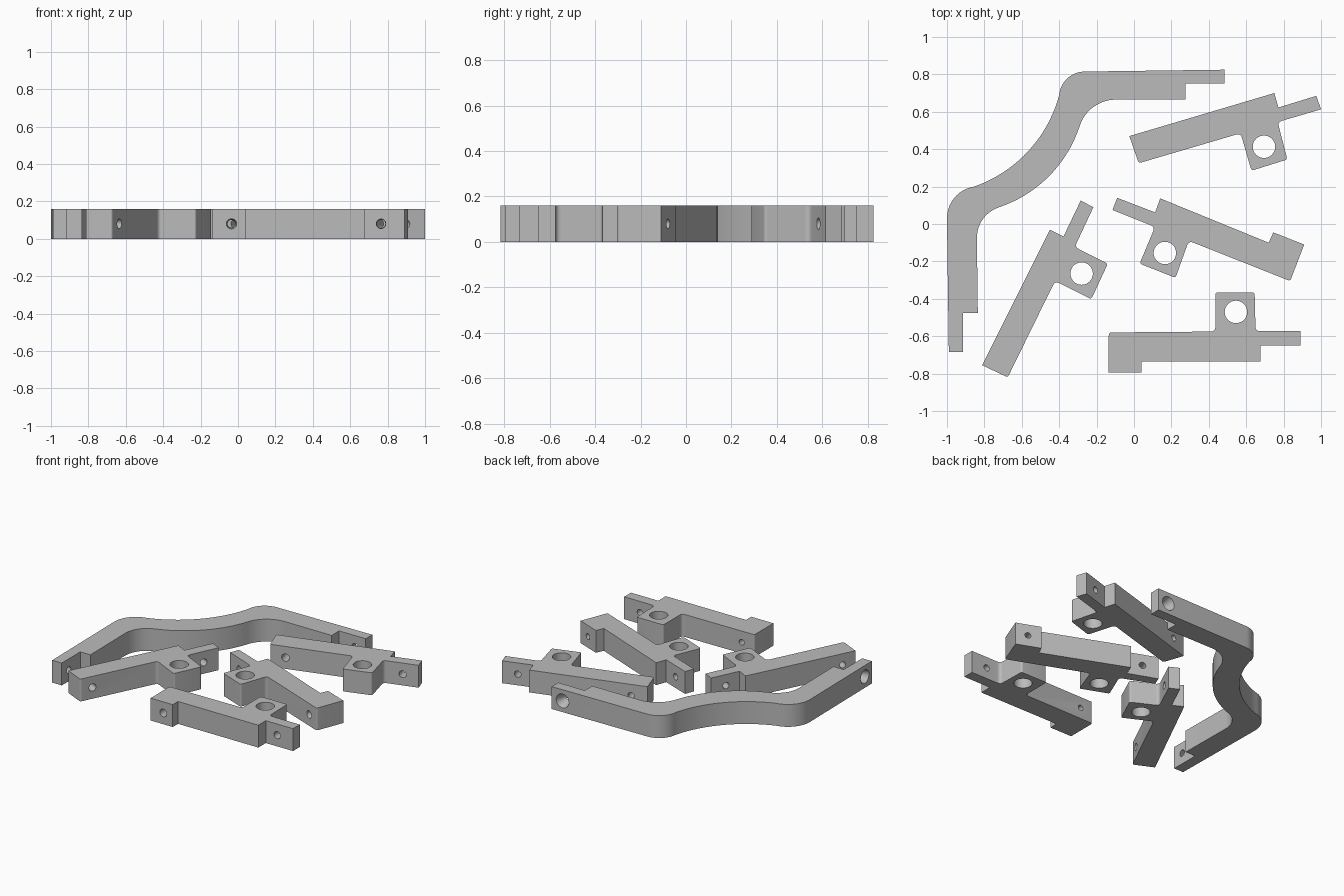
import bpy, bmesh, math
from mathutils import Vector, Matrix

if "Cube" in bpy.data.objects:
    bpy.data.objects.remove(bpy.data.objects["Cube"])

H = 0.16          # common thickness of all parts
MID = H / 2

grey = bpy.data.materials.new("plain grey")
grey.diffuse_color = (0.5, 0.5, 0.5, 1)
grey.use_nodes = True
grey.node_tree.nodes["Principled BSDF"].inputs["Base Color"].default_value = grey.diffuse_color


def arc(a, m, b, n=12):
    """Points on the circle through a, m and b, from a to b."""
    a, m, b = Vector(a), Vector(m), Vector(b)
    d = 2 * (a.x * (m.y - b.y) + m.x * (b.y - a.y) + b.x * (a.y - m.y))
    A, M, B = a.length_squared, m.length_squared, b.length_squared
    c = Vector(((A * (m.y - b.y) + M * (b.y - a.y) + B * (a.y - m.y)) / d,
                (A * (b.x - m.x) + M * (a.x - b.x) + B * (m.x - a.x)) / d))
    p, q = a - c, b - c
    sweep = math.atan2(p.x * q.y - p.y * q.x, p.dot(q))
    return [tuple(c + Matrix.Rotation(sweep * i / n, 2) @ p) for i in range(n + 1)]


def fillet(points, n=5):
    """Round every corner that carries a radius as third value."""
    out = []
    for i, pt in enumerate(points):
        p = Vector(pt[:2])
        if len(pt) < 3:
            out.append(tuple(p))
            continue
        u = (Vector(points[i - 1][:2]) - p).normalized()
        v = (Vector(points[(i + 1) % len(points)][:2]) - p).normalized()
        a, b = p + u * pt[2], p + v * pt[2]
        for k in range(n + 1):
            t = k / n
            out.append(tuple(a * (1 - t) ** 2 + p * 2 * t * (1 - t) + b * t ** 2))
    return out


def make(name, bm):
    bmesh.ops.recalc_face_normals(bm, faces=bm.faces)
    me = bpy.data.meshes.new(name)
    bm.to_mesh(me)
    bm.free()
    ob = bpy.data.objects.new(name, me)
    bpy.context.collection.objects.link(ob)
    return ob


def plate(name, outline):
    bm = bmesh.new()
    f = bm.faces.new([bm.verts.new((x, y, 0)) for x, y in outline])
    top = bmesh.ops.extrude_face_region(bm, geom=[f])["geom"]
    bmesh.ops.translate(bm, vec=(0, 0, H),
                        verts=[g for g in top if isinstance(g, bmesh.types.BMVert)])
    return make(name, bm)


def cutter(start, end, r1, r2, segments):
    start, end = Vector(start), Vector(end)
    bm = bmesh.new()
    axis = end - start
    rot = axis.to_track_quat('Z', 'Y').to_matrix().to_4x4()
    bmesh.ops.create_cone(bm, cap_ends=True, segments=segments, radius1=r1, radius2=r2,
                          depth=axis.length,
                          matrix=Matrix.Translation((start + end) / 2) @ rot)
    return make("hole_cutter", bm)


def drill(ob, cutters):
    """Cut all holes, bake the result and drop the cutters."""
    for c in cutters:
        mod = ob.modifiers.new("hole", 'BOOLEAN')
        mod.object, mod.operation, mod.solver = c, 'DIFFERENCE', 'EXACT'
    dg = bpy.context.evaluated_depsgraph_get()
    me = bpy.data.meshes.new_from_object(ob.evaluated_get(dg))
    ob.modifiers.clear()
    ob.data = me
    for c in cutters:
        bpy.data.objects.remove(c)
    me.materials.clear()
    me.materials.append(grey)
    for p in me.polygons:
        p.use_smooth = True
        p.material_index = 0
    me.set_sharp_from_angle(angle=math.radians(30))


def side_hole(center, angle, r1=0.028, r2=0.02, half=0.13):
    """Level screw hole through center; angle is its direction in plan."""
    d = Vector((math.cos(math.radians(angle)), math.sin(math.radians(angle)), 0)) * half
    c = Vector((center[0], center[1], MID))
    return cutter(c - d, c + d, r1, r2, 24)


# Curved handle: S-bent band with a thin tab at each end
outline = ([(-0.99, -0.685)]
           + arc((-1, 0.02), (-0.963, 0.137), (-0.855, 0.2))
           + arc((-0.855, 0.2), (-0.565, 0.39), (-0.4, 0.69), 20)[1:]
           + arc((-0.4, 0.69), (-0.355, 0.78), (-0.265, 0.815))[1:]
           + [(0.485, 0.825), (0.485, 0.75), (0.275, 0.75), (0.275, 0.665)]
           + arc((-0.09, 0.665), (-0.215, 0.627), (-0.29, 0.525))
           + arc((-0.29, 0.525), (-0.45, 0.26), (-0.72, 0.09), 20)[1:]
           + arc((-0.72, 0.09), (-0.81, 0.023), (-0.84, -0.08))[1:]
           + [(-0.835, -0.475), (-0.915, -0.475), (-0.915, -0.685)])
handle = plate("curved_band", outline)
drill(handle, [cutter((0.40, 0.83, MID), (0.40, 0.74, MID), 0.052, 0.02, 24),
               cutter((-1.005, -0.605, MID), (-0.905, -0.605, MID), 0.052, 0.02, 24)])

# Straight bars: outline (x, y, optional rounding), eye centre, screw holes
F, C = 0.025, 0.015
bars = {
    "front_bar": (
        [(-0.135, -0.58, C), (0.435, -0.575, F), (0.435, -0.365, C), (0.645, -0.365, C),
         (0.65, -0.573, F), (0.89, -0.573), (0.89, -0.65), (0.675, -0.65),
         (0.675, -0.735), (0.04, -0.735), (0.04, -0.795), (-0.135, -0.795)],
        (0.545, -0.47), [((-0.035, -0.69), 90), ((0.765, -0.61), 90)]),
    "back_bar": (
        [(-0.025, 0.47), (0.75, 0.70), (0.772, 0.623), (0.975, 0.685), (1, 0.613),
         (0.768, 0.545, F), (0.82, 0.345, C), (0.628, 0.285, C), (0.57, 0.485, F),
         (0.025, 0.325, C)],
        (0.695, 0.413), [((0.105, 0.43), 106.5), ((0.885, 0.615), 106.5)]),
    "middle_bar": (
        [(-0.09, 0.14), (0.113, 0.062), (0.14, 0.137), (0.72, -0.1), (0.745, -0.045),
         (0.91, -0.11), (0.835, -0.305, C), (0.293, -0.09, F), (0.222, -0.288, C),
         (0.03, -0.212, C), (0.112, -0.016, F), (-0.115, 0.075)],
        (0.165, -0.155), [((0.79, -0.18), 68), ((0.0, 0.07), 68)]),
    "left_bar": (
        [(-0.285, 0.125), (-0.217, 0.09), (-0.317, -0.123, F), (-0.14, -0.212, C),
         (-0.228, -0.402, C), (-0.422, -0.305, F), (-0.675, -0.82, C), (-0.812, -0.755),
         (-0.45, -0.03), (-0.377, -0.067)],
        (-0.28, -0.265), [((-0.70, -0.705), 153.5), ((-0.295, 0.005), 153.5)]),
}
for name, (points, eye, holes) in bars.items():
    bar = plate(name, fillet(points))
    cuts = [cutter((*eye, -0.05), (*eye, H + 0.05), 0.06, 0.06, 40)]
    drill(bar, cuts + [side_hole(c, a) for c, a in holes])
